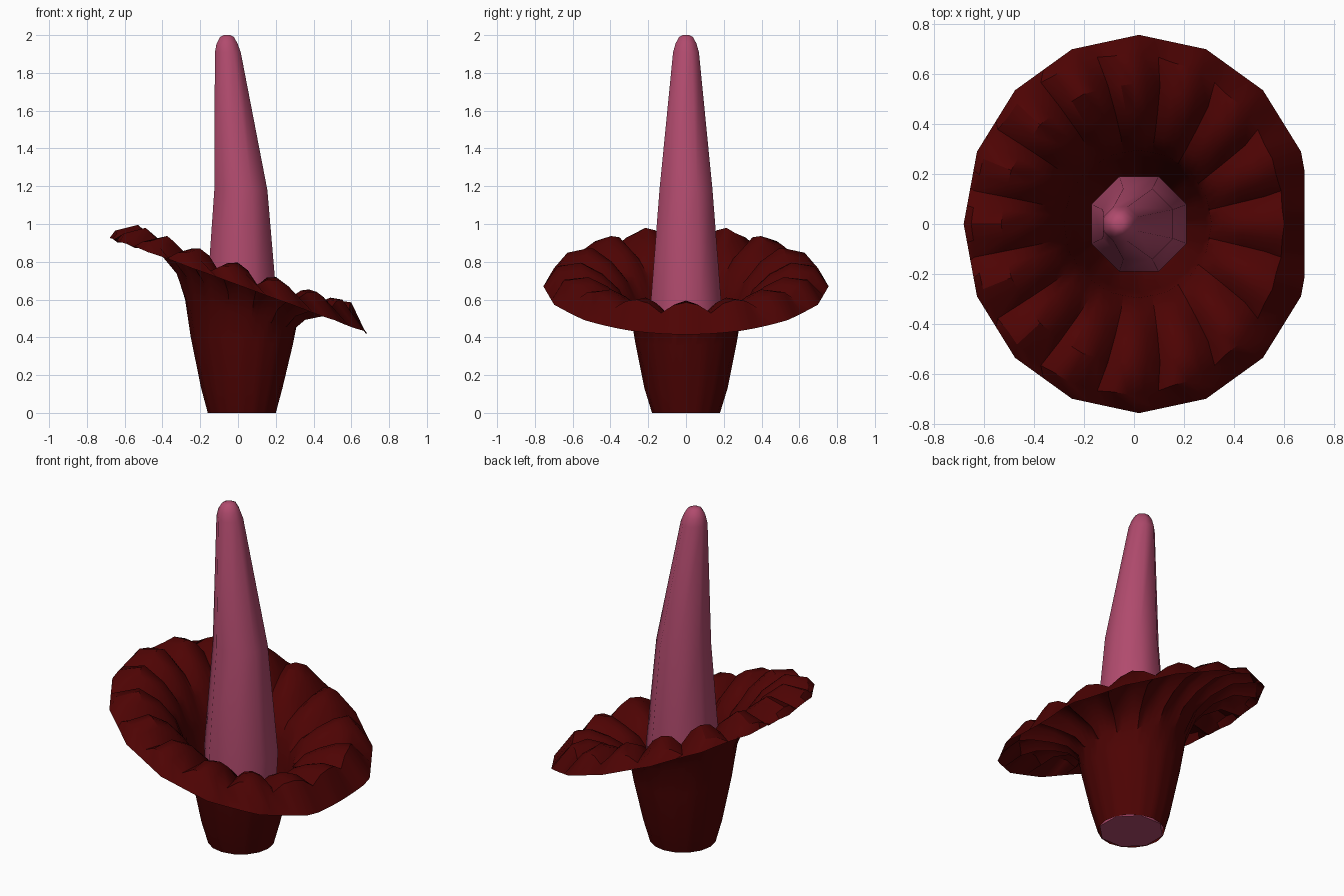
import bpy
import bmesh
from math import cos, sin, pi, radians

cube = bpy.data.objects.get("Cube")
if cube:
    bpy.data.objects.remove(cube)


def material(name, rgb):
    mat = bpy.data.materials.new(name)
    mat.use_nodes = True
    mat.diffuse_color = (*rgb, 1)
    bsdf = mat.node_tree.nodes["Principled BSDF"]
    bsdf.inputs["Base Color"].default_value = (*rgb, 1)
    bsdf.inputs["Roughness"].default_value = 0.8
    return mat


def loft(name, rings, mat, caps, sharp):
    """Skin a list of closed point rings, optionally capping both ends."""
    bm = bmesh.new()
    loops = [[bm.verts.new(p) for p in ring] for ring in rings]
    n = len(loops[0])
    for low, high in zip(loops, loops[1:]):
        for i in range(n):
            j = (i + 1) % n
            bm.faces.new((low[i], low[j], high[j], high[i]))
    if caps:
        bm.faces.new(loops[0][::-1])
        bm.faces.new(loops[-1])
    mesh = bpy.data.meshes.new(name)
    bm.to_mesh(mesh)
    bm.free()
    mesh.materials.append(mat)
    obj = bpy.data.objects.new(name, mesh)
    bpy.context.collection.objects.link(obj)
    bpy.ops.object.select_all(action="DESELECT")
    obj.select_set(True)
    bpy.context.view_layer.objects.active = obj
    bpy.ops.object.shade_smooth_by_angle(angle=radians(sharp))
    return obj


maroon = material("dark maroon", (0.075, 0.001, 0.001))
pink = material("dusty pink", (0.44, 0.07, 0.155))

# Flared petal: centre x, radius x, radius y, height, tilt toward -x, pleat depth
petal_profile = [
    (0.02, 0.18, 0.18, 0.0, 0.0, 0.0),
    (0.02, 0.215, 0.22, 0.13, 0.0, 0.0),
    (0.02, 0.27, 0.27, 0.38, 0.02, 0.005),
    (0.015, 0.295, 0.295, 0.53, 0.07, 0.015),
    (0.015, 0.35, 0.36, 0.65, 0.125, 0.035),
    (0.01, 0.43, 0.45, 0.735, 0.17, 0.06),
    (0.0, 0.53, 0.56, 0.795, 0.2, 0.08),
    (-0.025, 0.625, 0.68, 0.775, 0.19, 0.06),
    (0.02, 0.70, 0.755, 0.67, 0.255, 0.0),
]
LOBES = 16
STEPS = 4                       # points per lobe, valley at step 2
VALLEY = [0.0, 0.25, 1.0, 0.25]
lobe_angle = 2 * pi / LOBES
petal_rings = []
for cx, rx, ry, height, tilt, depth in petal_profile:
    ring = []
    for i in range(LOBES * STEPS):
        a = lobe_angle * i / STEPS
        off = (a + lobe_angle / 2) % lobe_angle - lobe_angle / 2
        drop = depth * VALLEY[i % STEPS]
        # straight chords between lobe crests, valleys pushed out and down
        k = cos(lobe_angle / 2) / cos(lobe_angle / 2 - abs(off)) + drop * 0.3
        ring.append((min(cx + rx * k * cos(a), 0.68),
                     ry * k * sin(a),
                     height - tilt * cos(a) - drop))
    petal_rings.append(ring)
loft("flared_petal", petal_rings, maroon, False, 35)

# Leaning central spike: centre x, radius, height
spike_profile = [
    (0.02, 0.177, 0.0),
    (0.02, 0.205, 0.55),
    (0.015, 0.152, 1.18),
    (-0.054, 0.074, 1.91),
    (-0.058, 0.06, 1.955),
    (-0.058, 0.04, 1.99),
    (-0.058, 0.018, 2.0),
]
spike_rings = [
    [(cx + r * cos(pi * (i + 0.5) / 4), r * sin(pi * (i + 0.5) / 4), z)
     for i in range(8)]
    for cx, r, z in spike_profile
]
loft("central_spike", spike_rings, pink, True, 50)
